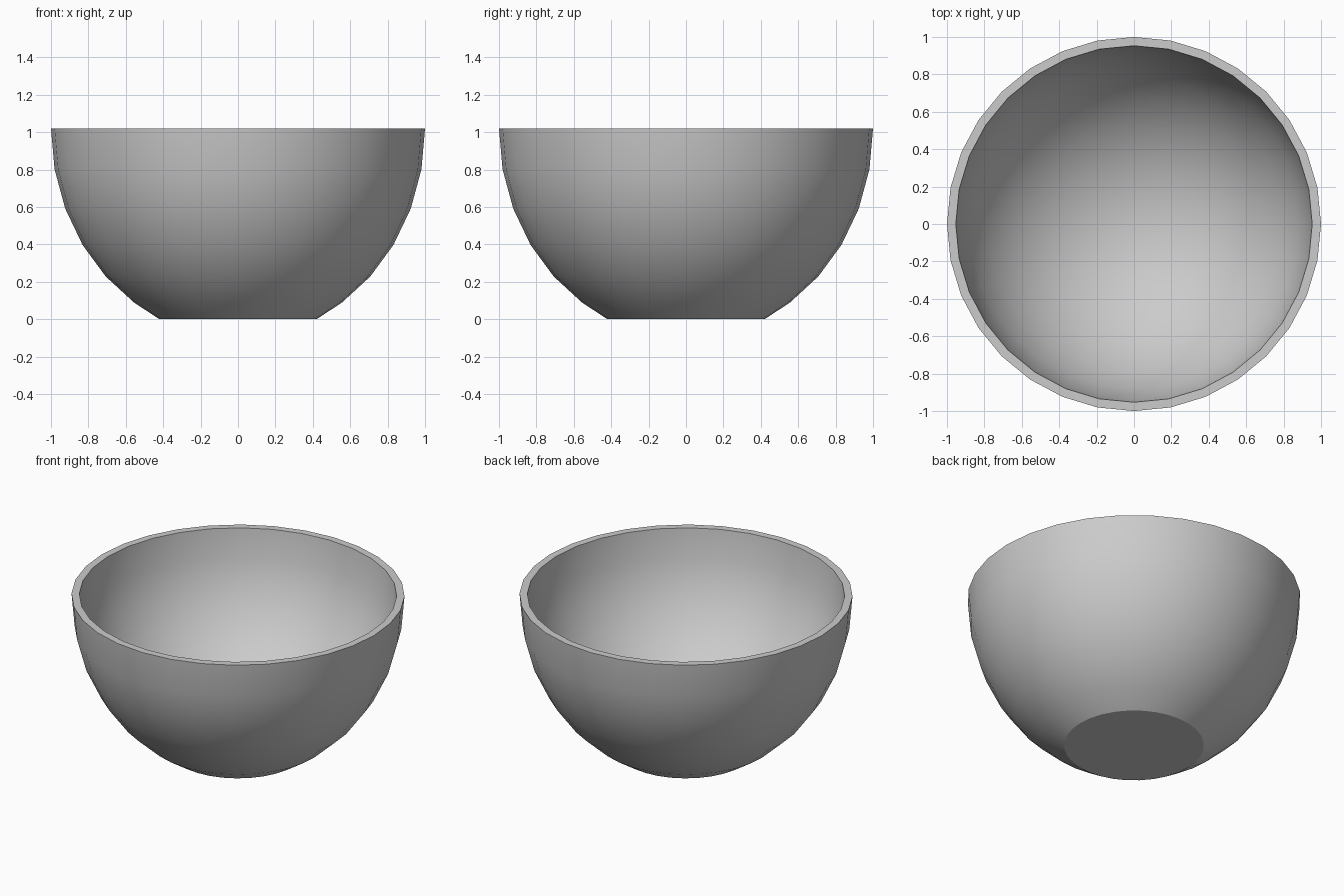
import bpy, bmesh, math

if "Cube" in bpy.data.objects:
    bpy.data.objects.remove(bpy.data.objects["Cube"])

SIDES = 32
RADIUS, HEIGHT, DEPTH = 1.0, 1.02, 1.12
IN_RADIUS, IN_DEPTH = 0.953, 0.95

# Outer wall: stretched quarter circle, cut off by a flat foot
steps = [math.radians(11.25 * i) for i in range(8)]
outer = [(RADIUS * math.cos(a), HEIGHT - DEPTH * math.sin(a)) for a in steps[:6]]

# Inner hollow: shallower rounded dome, so the floor is thicker than the rim
inner = [(IN_RADIUS * math.cos(a), HEIGHT - IN_DEPTH * math.sin(a)) for a in steps]

profile = [(0.42, 0.0)] + outer[::-1] + inner

bm = bmesh.new()
rings = []
for r, z in profile:
    rings.append([bm.verts.new((r * math.cos(math.tau * k / SIDES),
                                r * math.sin(math.tau * k / SIDES), z))
                  for k in range(SIDES)])

# Walls and rim
for low, high in zip(rings, rings[1:]):
    for k in range(SIDES):
        j = (k + 1) % SIDES
        bm.faces.new((low[k], low[j], high[j], high[k]))

# Flat foot and inner floor
bm.faces.new(rings[0][::-1])
centre = bm.verts.new((0, 0, HEIGHT - IN_DEPTH))
for k in range(SIDES):
    bm.faces.new((rings[-1][k], rings[-1][(k + 1) % SIDES], centre))
bmesh.ops.recalc_face_normals(bm, faces=bm.faces)

mesh = bpy.data.meshes.new("bowl")
bm.to_mesh(mesh)
bm.free()
bowl = bpy.data.objects.new("bowl", mesh)
bpy.context.collection.objects.link(bowl)
bpy.context.view_layer.objects.active = bowl
bowl.select_set(True)
bpy.ops.object.shade_smooth_by_angle(angle=math.radians(30))

# Slightly darker grey
grey = bpy.data.materials.new("grey")
grey.diffuse_color = (0.6, 0.6, 0.6, 1)
grey.use_nodes = True
grey.node_tree.nodes["Principled BSDF"].inputs["Base Color"].default_value = grey.diffuse_color
mesh.materials.append(grey)
